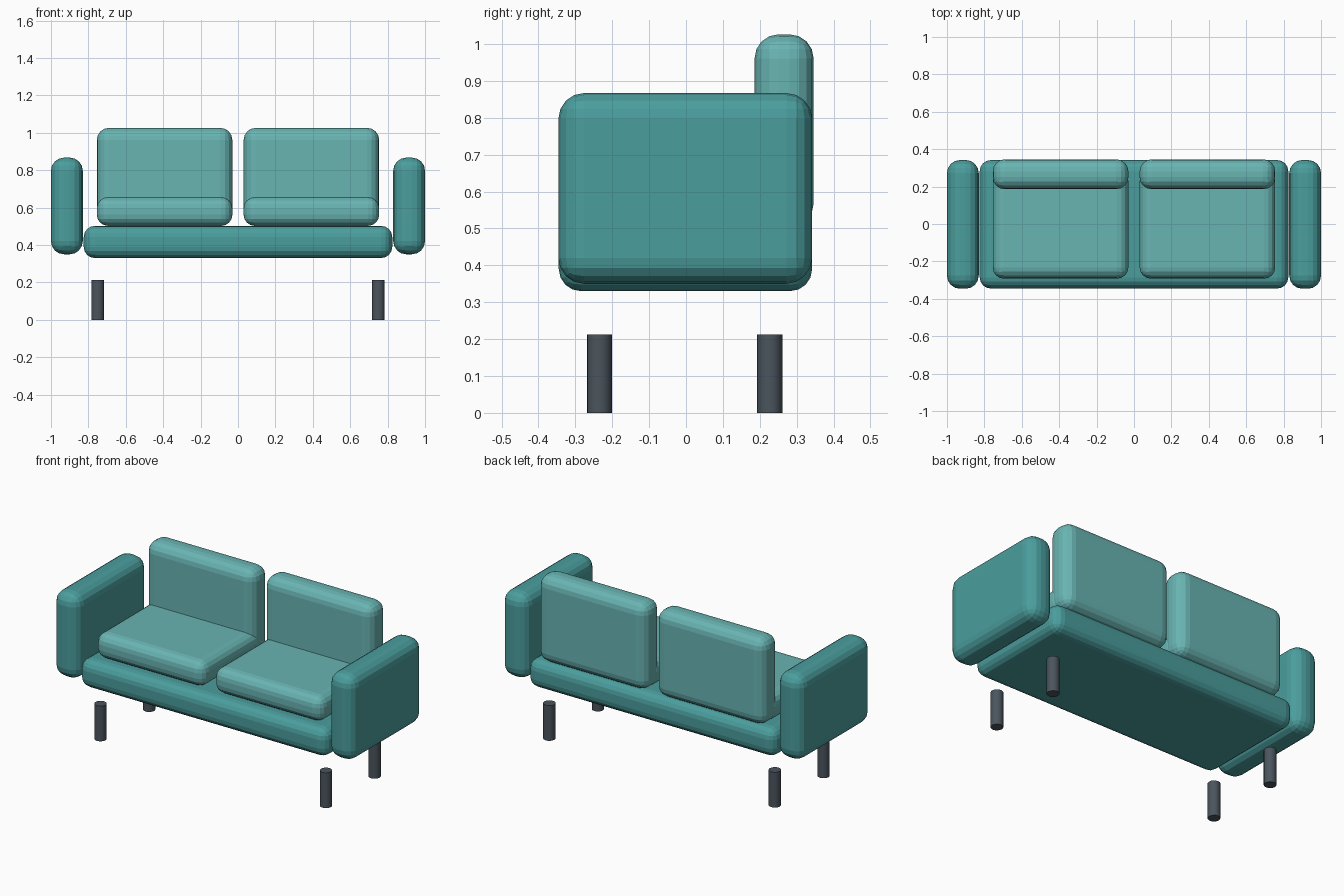
import bpy

if "Cube" in bpy.data.objects:
    bpy.data.objects.remove(bpy.data.objects["Cube"])


def material(name, color):
    mat = bpy.data.materials.new(name)
    mat.diffuse_color = (*color, 1)
    mat.use_nodes = True
    mat.node_tree.nodes["Principled BSDF"].inputs["Base Color"].default_value = mat.diffuse_color
    return mat


FRAME = material("frame_teal", (0.07, 0.34, 0.34))
CUSHION = material("cushion_teal", (0.14, 0.46, 0.45))
METAL = material("leg_slate", (0.07, 0.09, 0.11))


def padded_box(name, x, y, z, radius, mat):
    """Rounded upholstered block spanning the given (min, max) ranges."""
    spans = (x, y, z)
    bpy.ops.mesh.primitive_cube_add(size=1, location=[(a + b) / 2 for a, b in spans])
    obj = bpy.context.object
    obj.name = name
    obj.scale = [b - a for a, b in spans]
    bpy.ops.object.transform_apply(location=False, rotation=False, scale=True)
    bevel = obj.modifiers.new("rounding", 'BEVEL')
    bevel.width = radius
    bevel.segments = 4
    obj.data.materials.append(mat)
    return obj


# Base platform
padded_box("base", (-0.825, 0.825), (-0.345, 0.342), (0.33, 0.502), 0.06, FRAME)

for side, s in (("left", -1), ("right", 1)):
    def mirrored(a, b):
        return tuple(sorted((s * a, s * b)))

    # Armrest
    padded_box(f"{side}_arm", mirrored(0.83, 1.0), (-0.346, 0.342), (0.35, 0.867), 0.07, FRAME)
    # Seat and back cushions
    padded_box(f"{side}_seat_cushion", mirrored(0.03, 0.755), (-0.292, 0.29), (0.502, 0.656), 0.06, CUSHION)
    padded_box(f"{side}_back_cushion", mirrored(0.03, 0.755), (0.186, 0.346), (0.502, 1.026), 0.065, CUSHION)
    # Legs
    for end, y in (("front", -0.235), ("back", 0.227)):
        bpy.ops.mesh.primitive_cylinder_add(vertices=16, radius=0.034, depth=0.212,
                                            location=(s * 0.75, y, 0.106))
        leg = bpy.context.object
        leg.name = f"{side}_{end}_leg"
        leg.data.materials.append(METAL)
        bpy.ops.object.shade_smooth_by_angle()
